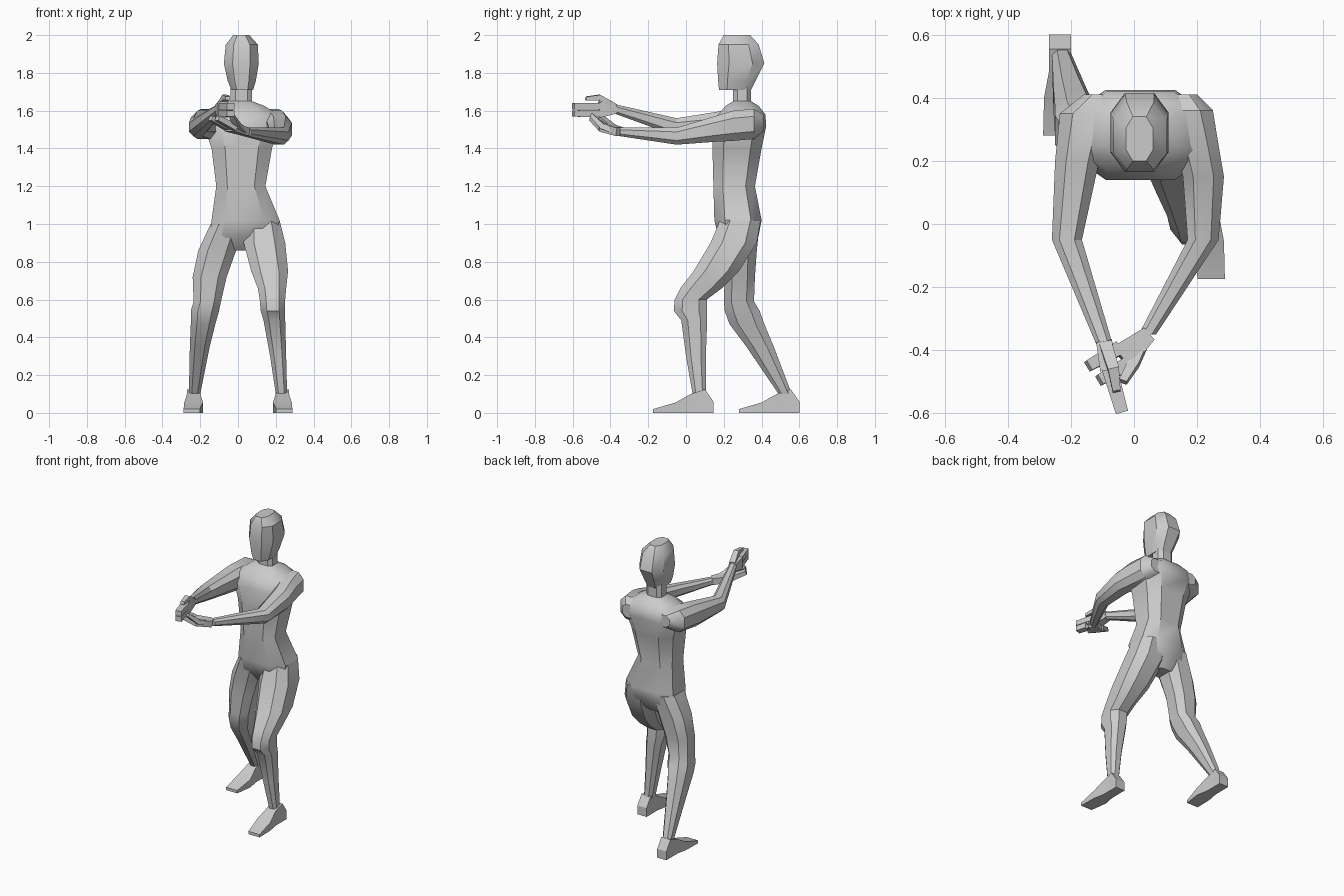
import bpy, bmesh
from mathutils import Vector


def skin(name, loops):
    """Skin a list of equal-length point loops into a closed, crease-shaded solid."""
    bm = bmesh.new()
    rings = [[bm.verts.new(p) for p in loop] for loop in loops]
    n = len(rings[0])
    for a, b in zip(rings, rings[1:]):
        for i in range(n):
            j = (i + 1) % n
            bm.faces.new((a[i], a[j], b[j], b[i]))
    bm.faces.new(rings[0][::-1])
    bm.faces.new(rings[-1])
    bmesh.ops.recalc_face_normals(bm, faces=bm.faces[:])
    me = bpy.data.meshes.new(name)
    bm.to_mesh(me)
    bm.free()
    ob = bpy.data.objects.new(name, me)
    bpy.context.collection.objects.link(ob)
    bpy.ops.object.select_all(action='DESELECT')
    ob.select_set(True)
    bpy.context.view_layer.objects.active = ob
    bpy.ops.object.shade_smooth_by_angle(angle=0.6)
    return ob


def section(c):
    """Unit octagon whose flats have half-length c."""
    return [(1, -c), (1, c), (c, 1), (-c, 1), (-1, c), (-1, -c), (-c, -1), (c, -1)]


BOX = [(1, -1), (1, 1), (-1, 1), (-1, -1)]


def loft(name, axis, rings, prof):
    """Rings (s, u0, u1, v0, v1): s along axis; u is x, v is the remaining axis."""
    loops = []
    for s, u0, u1, v0, v1 in rings:
        pts = []
        for a, b in prof:
            u = (u0 + u1) / 2 + a * (u1 - u0) / 2
            v = (v0 + v1) / 2 + b * (v1 - v0) / 2
            pts.append((u, v, s) if axis == 'Z' else (u, s, v))
        loops.append(pts)
    return skin(name, loops)


def bar(name, path, side):
    """Tapered box along points (x, y, z, width, thickness); width lies along side."""
    pts = [Vector(p[:3]) for p in path]
    d = (pts[-1] - pts[0]).normalized()
    side = Vector(side)
    side = (side - d * side.dot(d)).normalized()
    up = side.cross(d)
    return skin(name, [[c + side * a * p[3] / 2 + up * b * p[4] / 2 for a, b in BOX]
                       for c, p in zip(pts, path)])


# Torso with neck, crotch to throat
loft("torso", 'Z', [
    (0.86, -0.05, 0.08, 0.23, 0.34),
    (0.94, -0.15, 0.20, 0.17, 0.385),
    (1.02, -0.14, 0.22, 0.15, 0.40),
    (1.20, -0.115, 0.145, 0.145, 0.365),
    (1.40, -0.14, 0.18, 0.14, 0.40),
    (1.52, -0.18, 0.22, 0.14, 0.425),
    (1.58, -0.17, 0.21, 0.17, 0.42),
    (1.625, -0.10, 0.14, 0.21, 0.385),
    (1.65, -0.04, 0.075, 0.25, 0.345),
    (1.74, -0.04, 0.075, 0.25, 0.345)], section(0.55))

# Head
loft("head", 'Z', [
    (1.71, -0.035, 0.08, 0.175, 0.345),
    (1.76, -0.055, 0.095, 0.17, 0.37),
    (1.85, -0.075, 0.11, 0.165, 0.415),
    (1.95, -0.065, 0.105, 0.172, 0.385),
    (2.0, -0.025, 0.06, 0.20, 0.34)], section(0.5))

# Legs: one stepping forward, one trailing
loft("front_leg", 'Z', [
    (1.02, 0.04, 0.22, 0.18, 0.395),
    (0.90, 0.03, 0.25, 0.13, 0.375),
    (0.75, 0.07, 0.265, 0.04, 0.28),
    (0.66, 0.105, 0.255, -0.03, 0.19),
    (0.60, 0.115, 0.25, -0.06, 0.11),
    (0.54, 0.12, 0.25, -0.065, 0.112),
    (0.49, 0.135, 0.25, -0.025, 0.112),
    (0.30, 0.17, 0.255, 0.0, 0.105),
    (0.10, 0.20, 0.26, 0.035, 0.105)], section(0.5))
loft("back_leg", 'Z', [
    (1.00, -0.145, 0.03, 0.17, 0.39),
    (0.86, -0.21, -0.01, 0.19, 0.375),
    (0.72, -0.24, -0.06, 0.205, 0.365),
    (0.59, -0.235, -0.09, 0.20, 0.36),
    (0.54, -0.25, -0.10, 0.205, 0.39),
    (0.47, -0.25, -0.12, 0.23, 0.415),
    (0.35, -0.255, -0.15, 0.32, 0.465),
    (0.10, -0.26, -0.20, 0.49, 0.56)], section(0.5))

# Feet: the same wedge, toes turned slightly outward
for name, side, toe in (("front_foot", 1, -0.175), ("back_foot", -1, 0.28)):
    x = 0.235 * side
    loft(name, 'Y', [
        (toe, x + side * 0.01 - 0.043, x + side * 0.01 + 0.043, 0, 0.02),
        (toe + 0.12, x - 0.05, x + 0.05, 0, 0.055),
        (toe + 0.20, x - 0.035, x + 0.035, 0, 0.10),
        (toe + 0.275, x - 0.035, x + 0.035, 0, 0.125),
        (toe + 0.32, x - 0.035, x + 0.035, 0.0, 0.06)], BOX)

# Arms reaching forward, shoulder to wrist
loft("lower_arm_reach", 'Y', [
    (0.41, 0.10, 0.20, 1.49, 1.58),
    (0.36, 0.09, 0.25, 1.45, 1.61),
    (0.25, 0.13, 0.268, 1.44, 1.60),
    (0.15, 0.155, 0.285, 1.435, 1.57),
    (-0.05, 0.17, 0.268, 1.42, 1.51),
    (-0.35, 0.015, 0.07, 1.465, 1.51)], section(0.5))
loft("upper_arm_reach", 'Y', [
    (0.41, -0.16, -0.05, 1.50, 1.58),
    (0.35, -0.235, -0.07, 1.46, 1.61),
    (0.20, -0.25, -0.11, 1.45, 1.60),
    (-0.05, -0.26, -0.165, 1.465, 1.56),
    (-0.38, -0.12, -0.068, 1.585, 1.635)], section(0.5))

# Upper hand: palm, two finger slabs and a raised thumb
bar("upper_palm", [(-0.095, -0.37, 1.61, 0.05, 0.05),
                   (-0.08, -0.46, 1.605, 0.055, 0.085)], (1, 0, 0))
for i, z in enumerate((1.585, 1.623)):
    bar(f"upper_fingers_{i}", [(-0.08, -0.45, z, 0.05, 0.036),
                               (-0.038, -0.597, z, 0.04, 0.034)], (1, 0, 0))
bar("upper_thumb", [(-0.09, -0.38, 1.625, 0.04, 0.03),
                    (-0.065, -0.46, 1.67, 0.035, 0.03),
                    (-0.055, -0.53, 1.665, 0.025, 0.02)], (1, 0, 0))

# Lower hand: palm up, fingers crossing under the upper hand
bar("lower_palm", [(0.045, -0.35, 1.488, 0.05, 0.045),
                   (-0.04, -0.425, 1.51, 0.09, 0.04)], (0.6, -0.8, 0))
for i, (dx, dy) in enumerate(((-0.02, 0.025), (0.015, -0.02))):
    bar(f"lower_fingers_{i}", [(-0.03 + dx, -0.42 + dy, 1.51, 0.045, 0.036),
                               (-0.125 + dx, -0.475 + dy, 1.56, 0.035, 0.025)],
        (0.6, -0.8, 0))
bar("lower_thumb", [(0.03, -0.37, 1.49, 0.035, 0.035),
                    (0.0, -0.44, 1.515, 0.035, 0.03),
                    (-0.035, -0.5, 1.575, 0.025, 0.02)], (1, 0, 0))
